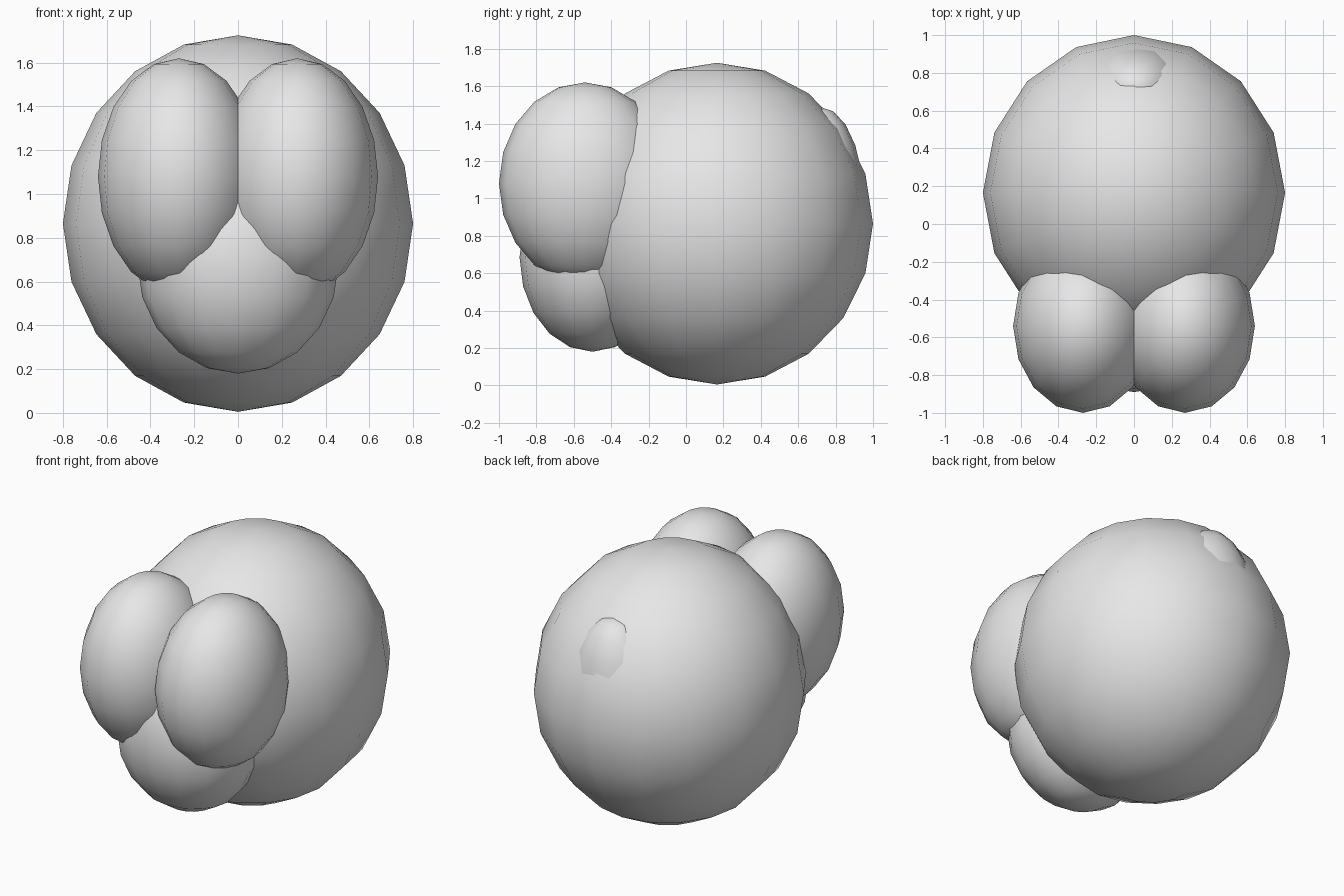
import bpy

if "Cube" in bpy.data.objects:
    bpy.data.objects.remove(bpy.data.objects["Cube"])

# One flat light grey for the whole model
grey = bpy.data.materials.new("light_grey")
grey.diffuse_color = (0.8, 0.8, 0.8, 1.0)
grey.use_nodes = True
grey.node_tree.nodes["Principled BSDF"].inputs["Base Color"].default_value = grey.diffuse_color


def ellipsoid(name, centre, radii):
    """Low-poly, smooth-shaded ball scaled to the given radii."""
    bpy.ops.mesh.primitive_uv_sphere_add(segments=16, ring_count=10, radius=1, location=centre)
    ob = bpy.context.object
    ob.name = name
    ob.scale = radii
    bpy.ops.object.transform_apply(location=False, rotation=False, scale=True)
    bpy.ops.object.shade_smooth()
    ob.data.materials.append(grey)
    return ob


# Large round body
ellipsoid("body", (0, 0.165, 0.865), (0.80, 0.835, 0.86))

# Muzzle below the eyes
ellipsoid("muzzle", (0, -0.50, 0.685), (0.46, 0.39, 0.505))

# Pair of bulging eyes
for side, label in ((-1, "left"), (1, "right")):
    ellipsoid(f"eye_{label}", (side * 0.27, -0.54, 1.08), (0.37, 0.46, 0.54))

# Small bump showing through the upper back
ellipsoid("back_bump", (0.01, 0.715, 0.99), (0.28, 0.235, 0.50))
